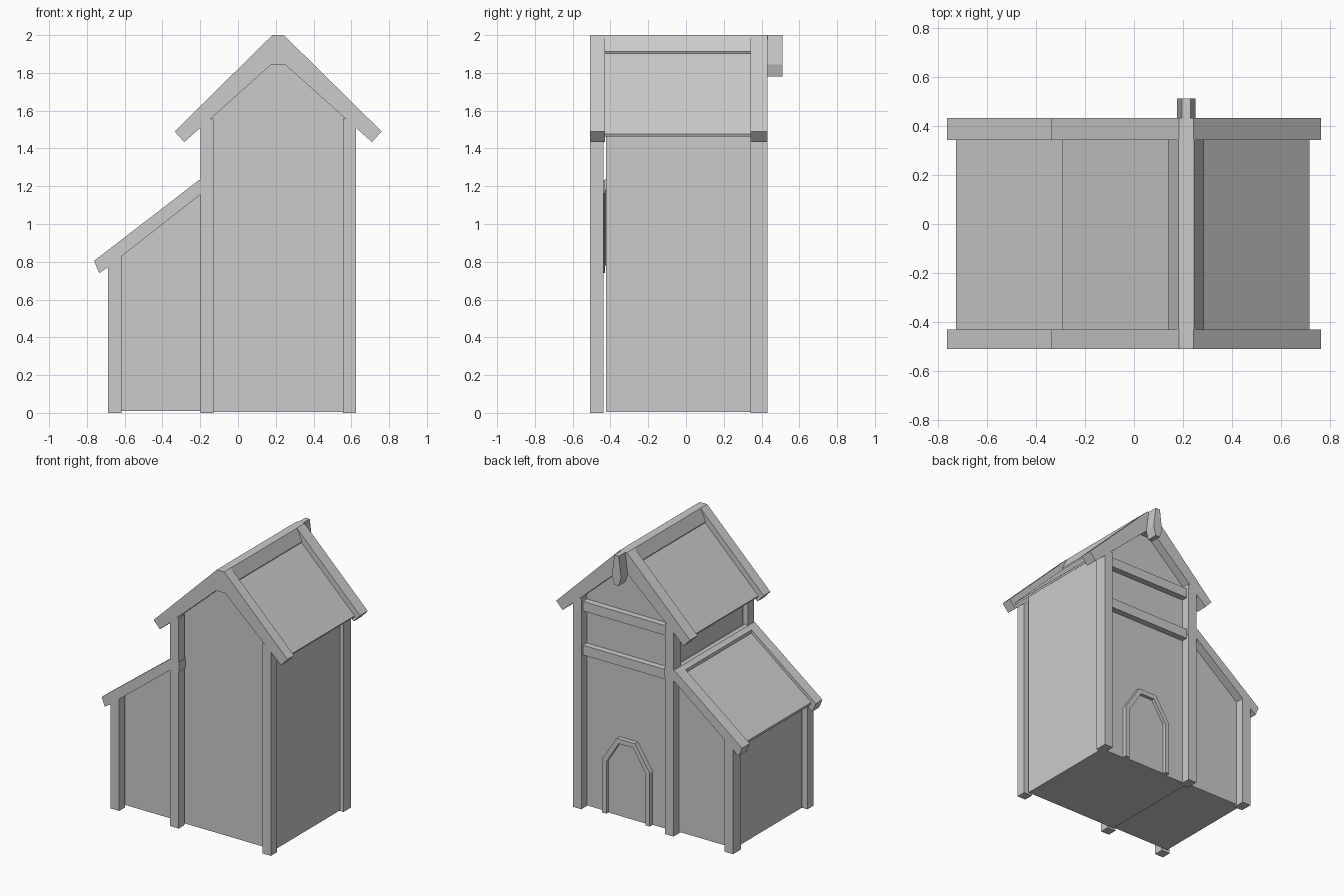
import bpy, bmesh

if "Cube" in bpy.data.objects:
    bpy.data.objects.remove(bpy.data.objects["Cube"])

CX = 0.2125                    # centre line of the tower
FRONT = (-0.508, -0.43)        # depth range of the front timber frame
BACK = (0.342, 0.432)          # depth range of the back timber frame
WALL = (-0.424, 0.366)         # depth range of the walls


def prism(name, pts, y0, y1):
    """Extrude an x-z outline along y."""
    bm = bmesh.new()
    face = bm.faces.new([bm.verts.new((x, y0, z)) for x, z in pts])
    ext = bmesh.ops.extrude_face_region(bm, geom=[face])
    for v in ext["geom"]:
        if isinstance(v, bmesh.types.BMVert):
            v.co.y = y1
    bmesh.ops.recalc_face_normals(bm, faces=bm.faces)
    me = bpy.data.meshes.new(name)
    bm.to_mesh(me)
    bm.free()
    ob = bpy.data.objects.new(name, me)
    bpy.context.collection.objects.link(ob)
    return ob


def sym(half):
    """Complete a right-half outline (offsets from the centre line)."""
    return [(CX + x, z) for x, z in half] + [(CX - x, z) for x, z in reversed(half)]


def box(name, x0, x1, y0, y1, z0, z1):
    return prism(name, [(x0, z0), (x1, z0), (x1, z1), (x0, z1)], y0, y1)


# Tower and lean-to walls
prism("tower_walls", sym([(0.383, 0.004), (0.383, 1.565), (0.03, 1.91)]), *WALL)
prism("lean_to_walls", [(-0.655, 0.01), (-0.17, 0.01), (-0.17, 1.20), (-0.655, 0.825)], *WALL)

# Timber frames, front and back
barge = sym([(0.03, 2.0), (0.548, 1.49), (0.497, 1.434), (0.365, 1.55), (0.0375, 1.843)])
rafter = [(-0.762, 0.805), (-0.735, 0.74), (-0.688, 0.772), (-0.615, 0.83), (-0.20, 1.155),
          (-0.135, 1.155), (-0.127, 1.164), (-0.127, 1.233), (-0.206, 1.233)]
for side, (y0, y1) in (("front", FRONT), ("back", BACK)):
    prism(side + "_gable_board", barge, y0, y1)
    prism(side + "_lean_to_rafter", rafter, y0, y1)
    py1 = -0.438 if side == "front" else y1
    for label, s in (("right", 1), ("left", -1)):
        post = [(CX + s * x, z) for x, z in
                [(0.3425, 0), (0.412, 0), (0.412, 1.52), (0.38, 1.55), (0.3425, 1.56)]]
        prism(f"{side}_{label}_post", post, y0, py1)
    prism(side + "_lean_to_post", [(-0.688, 0), (-0.618, 0), (-0.618, 0.84), (-0.688, 0.79)], y0, py1)

# Roof panels between the gable boards
for label, s in (("right", 1), ("left", -1)):
    prism(label + "_roof_panel", [(CX + s * x, z) for x, z in
          [(0.503, 1.477), (0.497, 1.463), (0.0, 1.95), (0.0, 1.97)]], -0.43, 0.345)
prism("lean_to_roof_panel", [(-0.725, 0.805), (-0.715, 0.78), (-0.17, 1.205), (-0.17, 1.237)],
      -0.43, 0.345)
prism("lean_to_flashing", [(-0.235, 1.18), (-0.235, 1.21), (-0.205, 1.233), (-0.17, 1.233), (-0.17, 1.18)],
      -0.43, 0.345)

# Ridge cap and hanging finial
prism("ridge_cap", sym([(0.031, 2.0), (0.0735, 1.912), (0.062, 1.89)]), -0.43, 0.345)
prism("ridge_finial", sym([(0.018, 2.0), (0.0375, 1.845), (0.018, 1.78)]), 0.428, 0.51)

# Cross beams on the back wall
for name, z in (("upper_beam", 1.46), ("lower_beam", 1.135)):
    box(name, -0.135, 0.56, 0.35, 0.412, z, z + 0.072)

# Arched door with a raised frame
outer = [(0.195, 0.004), (0.195, 0.40), (0.075, 0.585)]
inner = [(0.16, 0.004), (0.16, 0.39), (0.058, 0.55)]
outline = ([(CX + x, z) for x, z in outer] + [(CX - x, z) for x, z in reversed(outer)]
           + [(CX - x, z) for x, z in inner] + [(CX + x, z) for x, z in reversed(inner)])
prism("door_frame", outline, 0.36, 0.40)
prism("door_panel", sym([(0.162, 0.004), (0.162, 0.391), (0.059, 0.552)]), 0.36, 0.376)
